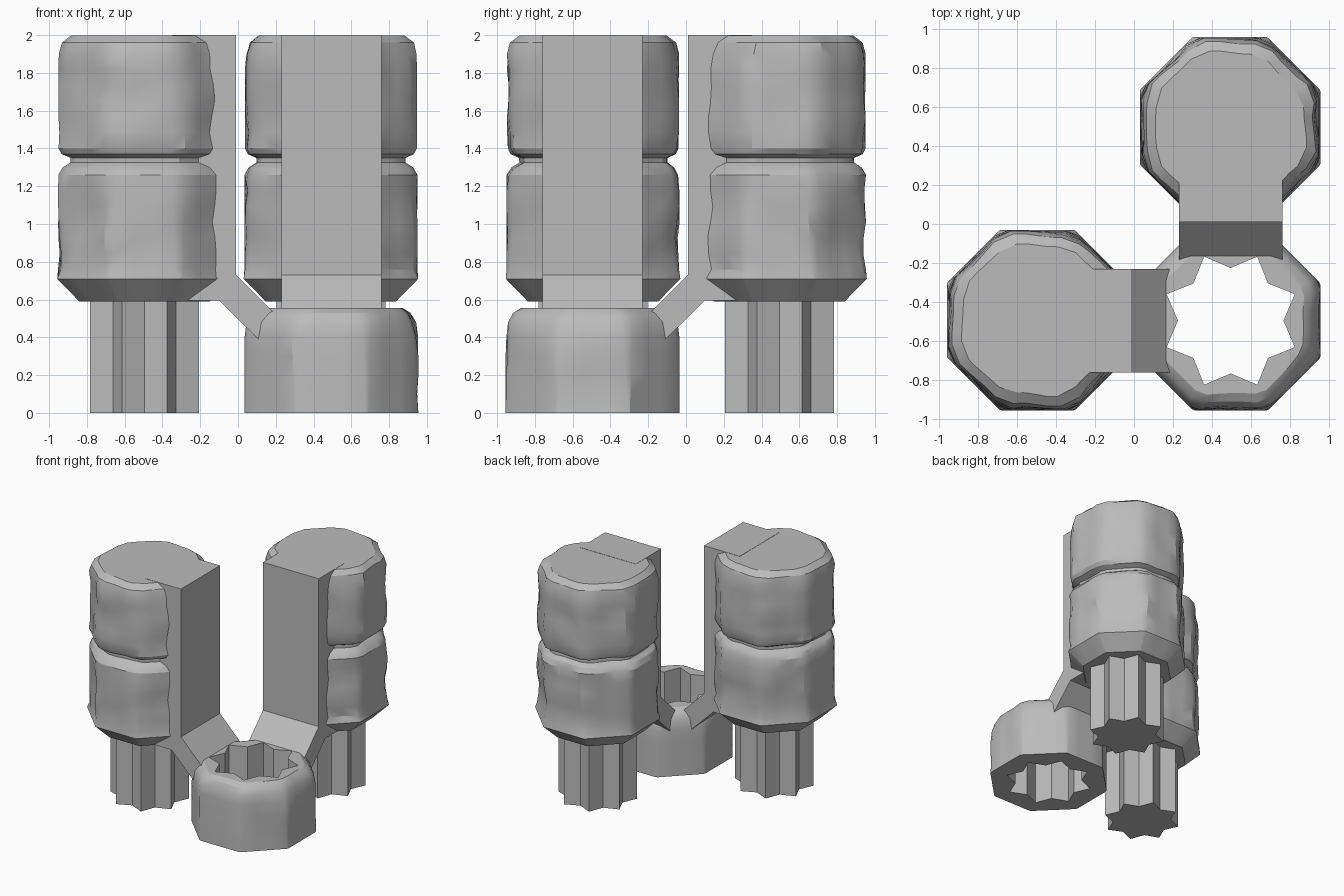
import bpy, bmesh, math
from mathutils import Vector, noise

cube = bpy.data.objects.get("Cube")
if cube:
    bpy.data.objects.remove(cube, do_unlink=True)

GREY = (0.5, 0.5, 0.5, 1)
stone = bpy.data.materials.new("grey_stone")
stone.use_nodes = True
stone.diffuse_color = GREY
stone.node_tree.nodes["Principled BSDF"].inputs["Base Color"].default_value = GREY

SIDE = math.tan(math.pi / 8)
COLUMN = (-0.495, -0.492)
RING = (0.495, -0.495)


def finish(name, bm, swap=False, smooth=False):
    """Make an object; swap reflects it over the diagonal x = -y."""
    if swap:
        for v in bm.verts:
            v.co.x, v.co.y = -v.co.y, -v.co.x
    bmesh.ops.recalc_face_normals(bm, faces=bm.faces)
    mesh = bpy.data.meshes.new(name)
    bm.to_mesh(mesh)
    bm.free()
    mesh.materials.append(stone)
    obj = bpy.data.objects.new(name, mesh)
    bpy.context.collection.objects.link(obj)
    if smooth:
        bpy.ops.object.select_all(action="DESELECT")
        obj.select_set(True)
        bpy.context.view_layer.objects.active = obj
        bpy.ops.object.shade_smooth_by_angle(angle=math.radians(28))
    return obj


def loft(loops):
    """Skin a stack of equal closed loops and cap both ends."""
    bm = bmesh.new()
    rows = [[bm.verts.new(p) for p in loop] for loop in loops]
    for a, b in zip(rows, rows[1:]):
        for i in range(len(a)):
            j = (i + 1) % len(a)
            bm.faces.new((a[i], a[j], b[j], b[i]))
    bm.faces.new(rows[0][::-1])
    bm.faces.new(rows[-1])
    return bm


def refine(profile, step=0.09):
    """Add rows to the long spans of a (height, apothem, corner) profile."""
    rows = [profile[0]]
    for a, b in zip(profile, profile[1:]):
        n = max(1, round((b[0] - a[0]) / step)) if a[0] > 0.7 or a[0] == 0 else 1
        rows += [tuple(p + (q - p) * k / n for p, q in zip(a, b)) for k in range(1, n + 1)]
    return rows


def rough_octagon(center, profile, rough, seed):
    """Octagonal stone body with blunt corners and shallow dents."""
    loops = []
    for z, apothem, corner in refine(profile):
        loop = []
        for k in range(8):
            ang = k * math.pi / 4
            n = Vector((math.cos(ang), math.sin(ang), 0))
            t = Vector((-n.y, n.x, 0))
            for f in (-corner, -0.3, 0.3, corner):
                p = n * apothem + t * apothem * SIDE * f
                dent = noise.noise(Vector((p.x, p.y, z)) * 5 + Vector((seed, 0, 0)))
                p -= n * rough(n, z) * max(dent + 0.2, 0)
                loop.append((center[0] + p.x, center[1] + p.y, z))
        loops.append(loop)
    return loft(loops)


def star_prism(center, outer, inner, z0, z1):
    """Eight-pointed star extruded upward."""
    loops = []
    for z in (z0, z1):
        loops.append([(center[0] + r * math.cos(i * math.pi / 8),
                       center[1] + r * math.sin(i * math.pi / 8), z)
                      for i, r in enumerate((inner, outer) * 8)])
    return loft(loops)


def cut(obj, cutter):
    mod = obj.modifiers.new("socket_cut", "BOOLEAN")
    mod.operation = "DIFFERENCE"
    mod.solver = "EXACT"
    mod.object = cutter
    bpy.context.view_layer.objects.active = obj
    bpy.ops.object.modifier_apply(modifier=mod.name)


# Star cutter for the socket
cutter = finish("socket_cutter", star_prism(RING, 0.355, 0.27, -0.2, 1.0))
cutter.hide_render = True

# Grooved column: tapered foot, waist groove, worn top edge
column_profile = [
    (0.59, 0.345, 0.98), (0.71, 0.462, 0.97), (0.76, 0.458, 0.85),
    (1.26, 0.458, 0.78), (1.30, 0.435, 0.78), (1.325, 0.395, 0.78),
    (1.35, 0.395, 0.78), (1.37, 0.44, 0.78), (1.40, 0.455, 0.78),
    (1.90, 0.456, 0.72), (1.96, 0.44, 0.68), (1.998, 0.39, 0.65),
]

# Side profile of the flat connector slab and its sloping strut
connector_profile = [(-0.35, 2.0), (-0.01, 2.0), (-0.01, 0.73), (0.26, 0.46),
                     (0.26, 0.24), (-0.1, 0.595), (-0.35, 0.595)]

for label, swap, seed in (("right", False, 0), ("back", True, 7)):
    body = rough_octagon(COLUMN, column_profile,
                         lambda n, z: 0.03 if z > 0.72 else 0, seed)
    finish(label + "_column", body, swap, smooth=True)
    finish(label + "_peg", star_prism(COLUMN, 0.312, 0.235, 0, 0.62), swap)
    slab = loft([[(x, y, z) for x, z in connector_profile] for y in (-0.76, -0.23)])
    cut(finish(label + "_connector", slab, swap), cutter)

# Low socket ring, dented only on the outer sides
ring_profile = [(0, 0.46, 0.95), (0.40, 0.46, 0.85), (0.48, 0.45, 0.8),
                (0.53, 0.42, 0.78), (0.555, 0.38, 0.78)]
ring = rough_octagon(RING, ring_profile,
                     lambda n, z: 0.025 if n.x - n.y > 0.1 and z > 0 else 0, 3)
socket = finish("socket_ring", ring, smooth=True)
cut(socket, cutter)
bpy.data.objects.remove(cutter, do_unlink=True)
